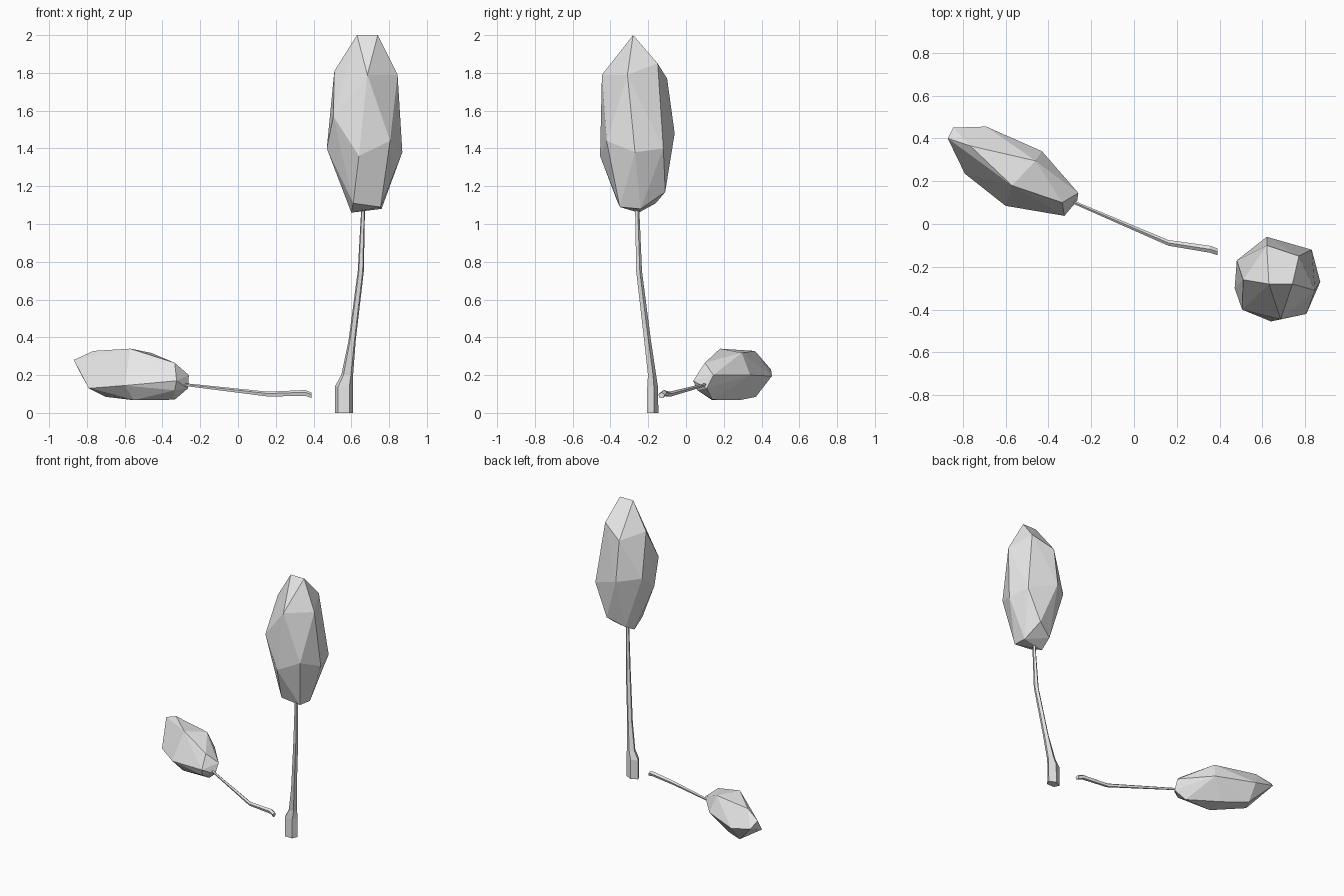
import bpy
import bmesh
import math
from mathutils import Vector

cube = bpy.data.objects.get("Cube")
if cube:
    bpy.data.objects.remove(cube, do_unlink=True)

# One plain grey for everything
grey = bpy.data.materials.new("plain_grey")
grey.use_nodes = True
grey.diffuse_color = (0.8, 0.8, 0.8, 1)
grey.node_tree.nodes["Principled BSDF"].inputs["Base Color"].default_value = (0.8, 0.8, 0.8, 1)


def finish(bm, name):
    """Turn a bmesh into a flat shaded object."""
    bmesh.ops.recalc_face_normals(bm, faces=bm.faces[:])
    mesh = bpy.data.meshes.new(name)
    bm.to_mesh(mesh)
    bm.free()
    mesh.materials.append(grey)
    obj = bpy.data.objects.new(name, mesh)
    bpy.context.collection.objects.link(obj)
    return obj


def faceted_crown(name, *rings):
    """Wrap a closed faceted skin around rings of corner points."""
    bm = bmesh.new()
    for ring in rings:
        for point in ring:
            bm.verts.new(point)
    hull = bmesh.ops.convex_hull(bm, input=bm.verts[:])
    spare = {g for g in hull["geom_interior"] + hull["geom_unused"]
             if isinstance(g, bmesh.types.BMVert)}
    bmesh.ops.delete(bm, geom=list(spare), context="VERTS")
    return finish(bm, name)


def tapered_stem(name, stations, side, up, sides=5):
    """Skin a tube through stations of (centre, half width, half height)."""
    bm = bmesh.new()
    rings = []
    for centre, wide, high in stations:
        ring = []
        for i in range(sides):
            angle = math.tau * (i + 0.25) / sides
            offset = side * wide * math.cos(angle) + up * high * math.sin(angle)
            ring.append(bm.verts.new(Vector(centre) + offset))
        rings.append(ring)
    for low, top in zip(rings, rings[1:]):
        for i in range(sides):
            j = (i + 1) % sides
            bm.faces.new((low[i], low[j], top[j], top[i]))
    bm.faces.new(rings[0])
    bm.faces.new(rings[-1])
    return finish(bm, name)


X, Y, Z = Vector((1, 0, 0)), Vector((0, 1, 0)), Vector((0, 0, 1))

# Standing tree: trunk with a flared foot
tapered_stem("standing_trunk", [
    ((0.56, -0.18, 0), 0.05, 0.034),
    ((0.56, -0.18, 0.14), 0.05, 0.031),
    ((0.578, -0.182, 0.2), 0.033, 0.024),
    ((0.604, -0.205, 0.38), 0.02, 0.02),
    ((0.65, -0.25, 0.75), 0.017, 0.017),
    ((0.663, -0.26, 1.1), 0.01, 0.012),
], X, Y)

# Standing tree: crown from the ridge on top down to the base
faceted_crown(
    "standing_crown",
    [(0.63, -0.28, 2), (0.74, -0.28, 2)],
    [(0.51, -0.26, 1.81), (0.685, -0.445, 1.79), (0.845, -0.31, 1.79),
     (0.77, -0.15, 1.85), (0.62, -0.1, 1.77)],
    [(0.47, -0.3, 1.4), (0.505, -0.4, 1.57), (0.64, -0.455, 1.36),
     (0.805, -0.42, 1.44), (0.87, -0.27, 1.38), (0.83, -0.12, 1.4),
     (0.62, -0.06, 1.48), (0.48, -0.17, 1.5)],
    [(0.6, -0.25, 1.06), (0.61, -0.36, 1.11), (0.755, -0.35, 1.09),
     (0.76, -0.24, 1.08), (0.73, -0.11, 1.17), (0.61, -0.16, 1.11)],
)

# Fallen tree: thin bent trunk lying near the ground
tapered_stem("fallen_trunk", [
    ((0.39, -0.13, 0.092), 0.017, 0.016),
    ((0.355, -0.118, 0.104), 0.017, 0.017),
    ((0.16, -0.088, 0.098), 0.014, 0.014),
    ((-0.29, 0.105, 0.15), 0.008, 0.008),
], Y, Z)

# Fallen tree: crown from the far tip back to the trunk
faceted_crown(
    "fallen_crown",
    [(-0.87, 0.4, 0.28), (-0.845, 0.45, 0.23)],
    [(-0.765, 0.365, 0.328), (-0.79, 0.235, 0.13), (-0.69, 0.455, 0.195),
     (-0.7, 0.37, 0.085)],
    [(-0.57, 0.18, 0.34), (-0.6, 0.085, 0.145), (-0.55, 0.14, 0.067),
     (-0.54, 0.28, 0.067), (-0.43, 0.34, 0.2), (-0.46, 0.295, 0.318)],
    [(-0.335, 0.1, 0.265), (-0.26, 0.145, 0.2), (-0.265, 0.11, 0.13),
     (-0.325, 0.038, 0.17), (-0.335, 0.06, 0.12), (-0.335, 0.14, 0.07)],
)
